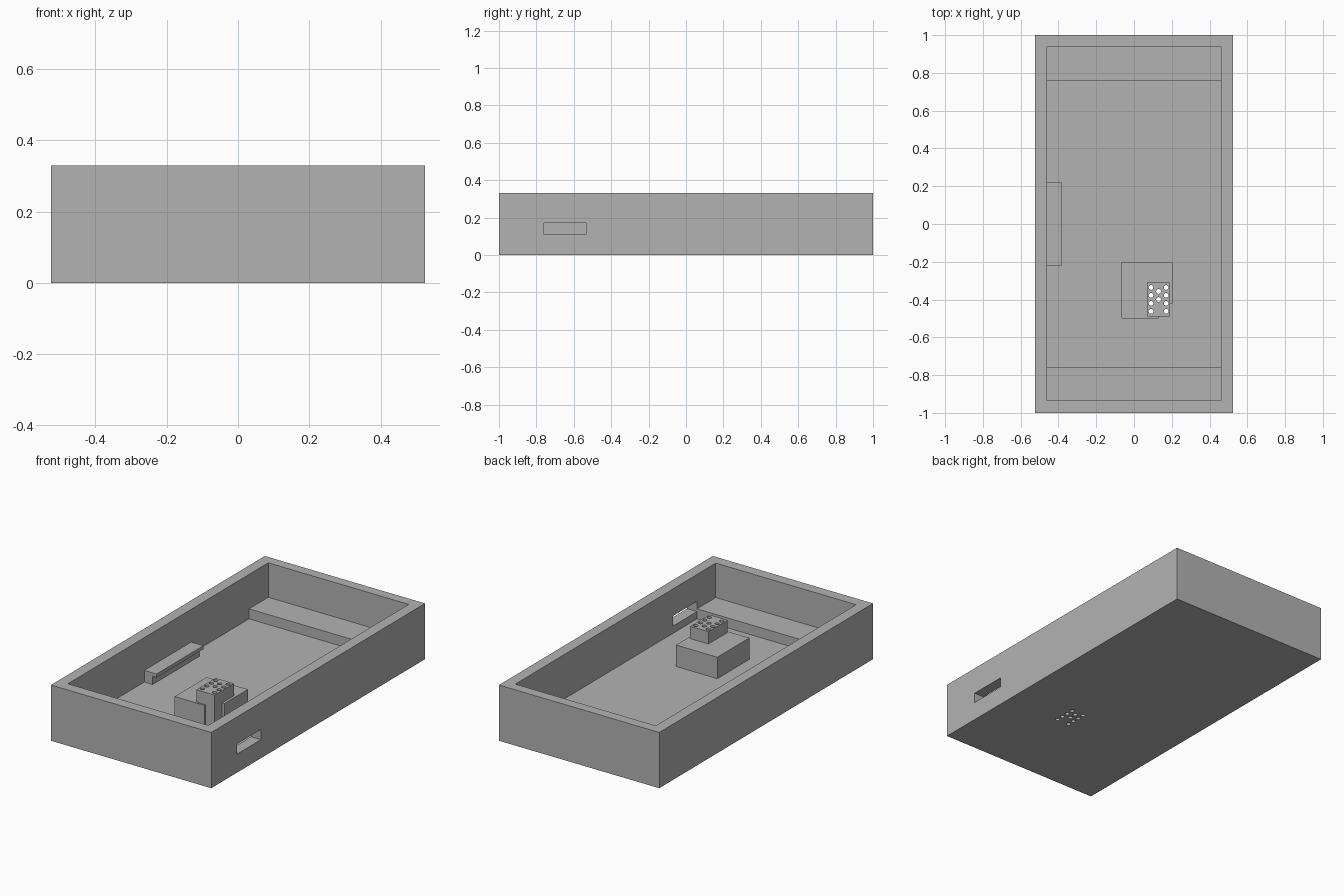
import bpy
import bmesh
from mathutils import Matrix, Vector

cube = bpy.data.objects.get("Cube")
if cube:
    bpy.data.objects.remove(cube, do_unlink=True)

grey = bpy.data.materials.new("plain grey")
grey.use_nodes = True
grey.diffuse_color = (0.45, 0.45, 0.45, 1)
grey.node_tree.nodes["Principled BSDF"].inputs["Base Color"].default_value = grey.diffuse_color

FLOOR, TOP = 0.067, 0.33
IN_X, IN_BACK, IN_FRONT = 0.46, 0.94, -0.935


def add_object(name, bm):
    bmesh.ops.recalc_face_normals(bm, faces=bm.faces)
    mesh = bpy.data.meshes.new(name)
    bm.to_mesh(mesh)
    bm.free()
    mesh.materials.append(grey)
    obj = bpy.data.objects.new(name, mesh)
    bpy.context.collection.objects.link(obj)
    return obj


def prism(name, points, sweep):
    """Solid made by sweeping a flat outline along a vector."""
    bm = bmesh.new()
    face = bm.faces.new([bm.verts.new(p) for p in points])
    swept = bmesh.ops.extrude_face_region(bm, geom=[face], use_keep_orig=True)
    verts = [g for g in swept["geom"] if isinstance(g, bmesh.types.BMVert)]
    bmesh.ops.translate(bm, verts=verts, vec=Vector(sweep))
    return add_object(name, bm)


def box(name, x, y, z):
    outline = [(x[0], y[0], z[0]), (x[1], y[0], z[0]), (x[1], y[1], z[0]), (x[0], y[1], z[0])]
    return prism(name, outline, (0, 0, z[1] - z[0]))


def cut(targets, cutter):
    """Subtract the cutter from every target, then discard it."""
    for obj in targets:
        mod = obj.modifiers.new("cut", 'BOOLEAN')
        mod.operation = 'DIFFERENCE'
        mod.solver = 'EXACT'
        mod.object = cutter
        bpy.context.view_layer.objects.active = obj
        bpy.ops.object.modifier_apply(modifier=mod.name)
    bpy.data.objects.remove(cutter, do_unlink=True)


# Open tray with a slot through its left wall
tray = box("tray", (-0.525, 0.525), (-1, 1), (0, TOP))
cut([tray], box("cavity_cutter", (-IN_X, IN_X), (IN_FRONT, IN_BACK), (FLOOR, TOP + 0.1)))
cut([tray], box("slot_cutter", (0.4, 0.6), (-0.76, -0.535), (0.11, 0.17)))

# Raised ledges at both ends
box("back_ledge", (-IN_X, IN_X), (0.76, IN_BACK), (FLOOR, 0.126))
box("front_ledge", (-IN_X, IN_X), (IN_FRONT, -0.76), (FLOOR, 0.126))

# Side rail with an overhanging lip
lip = [(-IN_X, FLOOR), (-0.405, FLOOR), (-0.405, 0.115), (-0.38, 0.115), (-0.38, 0.136), (-IN_X, 0.136)]
prism("side_rail", [(x, -0.22, z) for x, z in lip], (0, 0.44, 0))

# Mount block with a notched corner, and the taller block standing in the notch
plan = [(-0.065, -0.5), (0.13, -0.5), (0.13, -0.42), (0.205, -0.42), (0.205, -0.2), (-0.065, -0.2)]
mount = prism("mount_block", [(x, y, FLOOR) for x, y in plan], (0, 0, 0.194 - FLOOR))
vent = box("vent_block", (0.07, 0.19), (-0.49, -0.31), (FLOOR, 0.267))

# Staggered round holes down through the blocks and the tray floor
centres = [(x, -0.336 - 0.042 * i) for x in (0.09, 0.17) for i in range(4)]
centres += [(0.13, -0.357), (0.13, -0.40)]
bm = bmesh.new()
for x, y in centres:
    bmesh.ops.create_cone(bm, cap_ends=True, segments=24, radius1=0.0125, radius2=0.0125,
                          depth=0.6, matrix=Matrix.Translation((x, y, 0.15)))
cut([tray, mount, vent], add_object("hole_cutter", bm))
